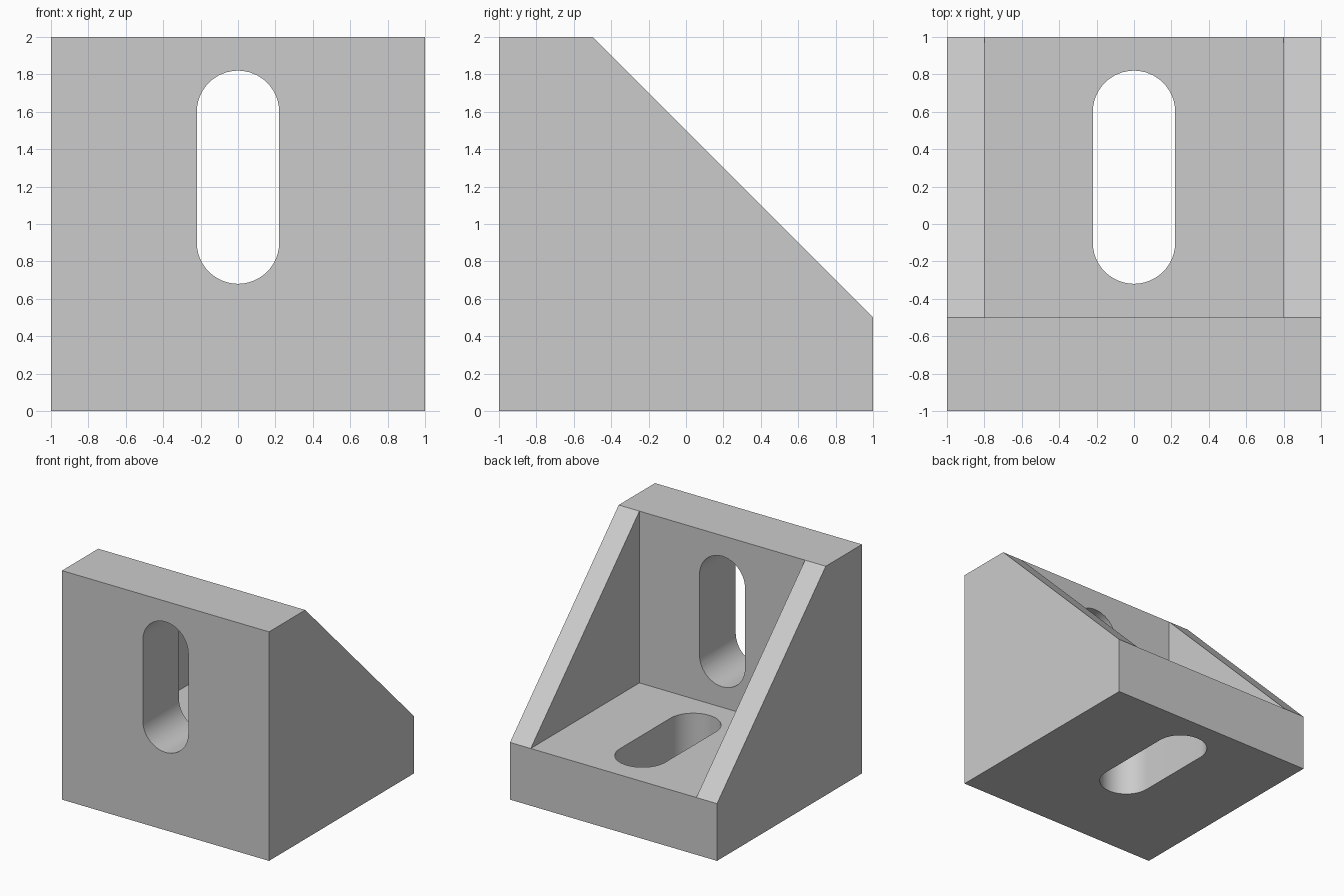
import bpy, bmesh, math
from mathutils import Matrix, Vector

cube = bpy.data.objects.get("Cube")
if cube:
    bpy.data.objects.remove(cube, do_unlink=True)

grey = bpy.data.materials.new("light_grey")
grey.use_nodes = True
colour = (0.6, 0.6, 0.6, 1)
grey.diffuse_color = colour
grey.node_tree.nodes["Principled BSDF"].inputs["Base Color"].default_value = colour


def add_object(name, bm):
    mesh = bpy.data.meshes.new(name)
    bmesh.ops.recalc_face_normals(bm, faces=bm.faces)
    bm.to_mesh(mesh)
    bm.free()
    mesh.materials.append(grey)
    obj = bpy.data.objects.new(name, mesh)
    bpy.context.collection.objects.link(obj)
    return obj


# Side profile in (y, z): plates are half a unit thick, ribs close the slope
base_front, wall_front = (-1, 0), (-1, 2)
wall_top, corner, base_top, base_back = (-0.5, 2), (-0.5, 0.5), (1, 0.5), (1, 0)
outline = [base_front, wall_front, wall_top, base_top, base_back]
l_shape = [base_front, wall_front, wall_top, corner, base_top, base_back]
rib = [wall_top, corner, base_top]


def face(bm, points):
    bm.faces.new([bm.verts.new(p) for p in points])


def sweep(bm, profile, x0, x1):
    for a, b in zip(profile, profile[1:] + profile[:1]):
        face(bm, [(x0, *a), (x1, *a), (x1, *b), (x0, *b)])


def cap(bm, profile, x):
    face(bm, [(x, *p) for p in profile])


# Bracket body: open centre strip between two solid sides
bm = bmesh.new()
sweep(bm, l_shape, -0.8, 0.8)
for s in (-1, 1):
    sweep(bm, outline, s * 0.8, s)
    cap(bm, outline, s)
    cap(bm, rib, s * 0.8)
bmesh.ops.remove_doubles(bm, verts=bm.verts, dist=1e-5)
bmesh.ops.recalc_face_normals(bm, faces=bm.faces)
bmesh.ops.dissolve_limit(bm, angle_limit=math.radians(1),
                         verts=bm.verts, edges=bm.edges)
bracket = add_object("corner_bracket", bm)


def slot_cutter(name, matrix, radius=0.22, half=0.35, steps=24):
    """Rounded slot, long along local y and deep along local z."""
    bm = bmesh.new()
    ring = []
    for end in (0, 1):
        for i in range(steps + 1):
            a = math.pi * (end + i / steps)
            y = half if end == 0 else -half
            ring.append(bm.verts.new((radius * math.cos(a), y + radius * math.sin(a), -0.35)))
    bottom = bm.faces.new(ring)
    top = bmesh.ops.extrude_face_region(bm, geom=[bottom])["geom"]
    bmesh.ops.translate(bm, vec=Vector((0, 0, 0.7)),
                        verts=[v for v in top if isinstance(v, bmesh.types.BMVert)])
    bm.transform(matrix)
    obj = add_object(name, bm)
    obj.hide_render = True
    return obj


# Mounting slots through the wall and the base
cutters = [
    slot_cutter("wall_slot_cutter",
                Matrix.Translation((0, -0.75, 1.25)) @ Matrix.Rotation(math.pi / 2, 4, "X")),
    slot_cutter("base_slot_cutter", Matrix.Translation((0, 0.25, 0.25))),
]
bpy.ops.object.select_all(action="DESELECT")
bpy.context.view_layer.objects.active = bracket
bracket.select_set(True)
for cutter in cutters:
    mod = bracket.modifiers.new("slot", "BOOLEAN")
    mod.operation = "DIFFERENCE"
    mod.solver = "EXACT"
    mod.object = cutter
    bpy.ops.object.modifier_apply(modifier=mod.name)
    bpy.data.objects.remove(cutter, do_unlink=True)

bpy.ops.object.shade_smooth_by_angle(angle=math.radians(30))
